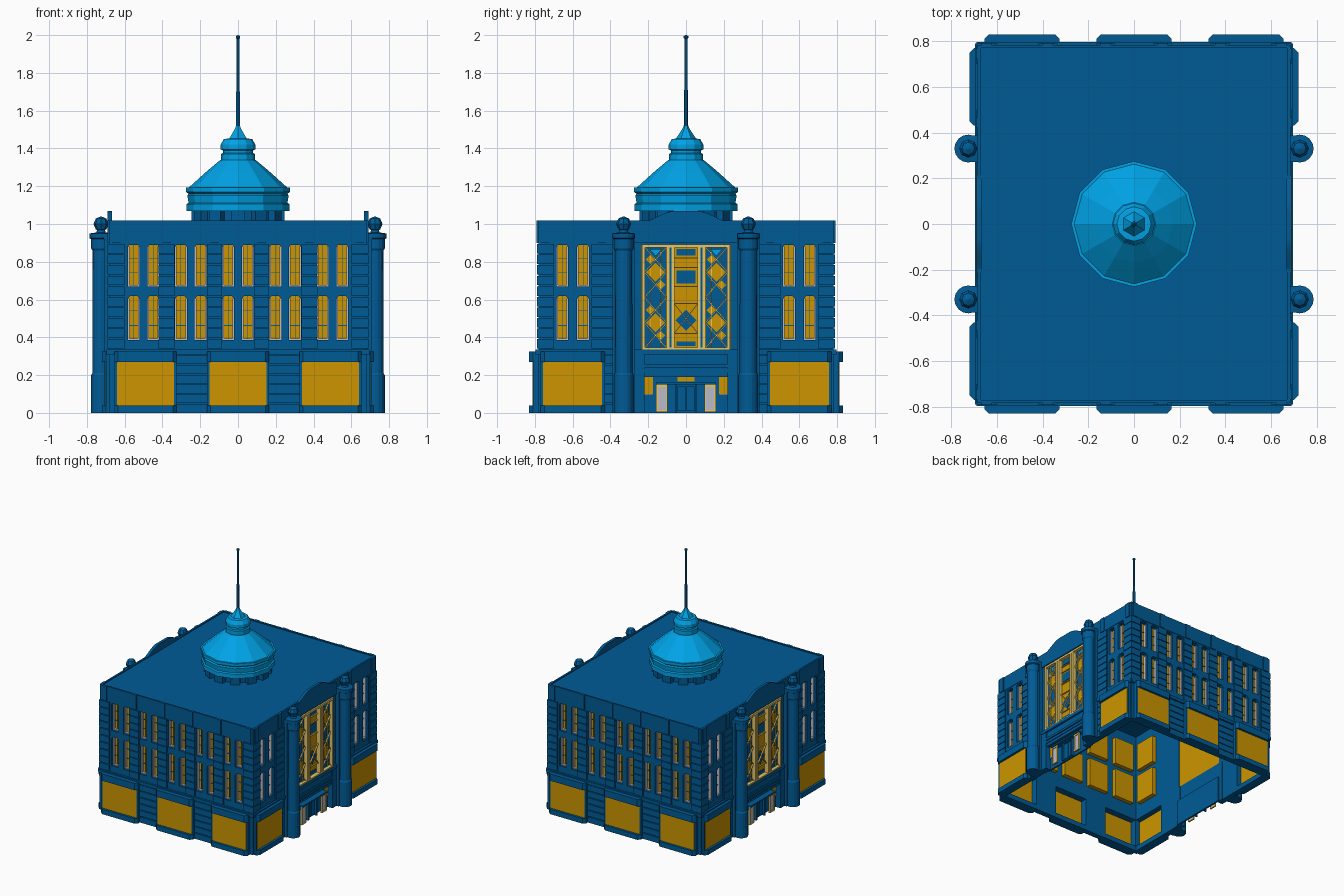
import bpy, bmesh, math
from mathutils import Matrix, Vector

cube = bpy.data.objects.get("Cube")
if cube:
    bpy.data.objects.remove(cube)


def material(name, rgb):
    m = bpy.data.materials.new(name)
    m.use_nodes = True
    m.diffuse_color = (*rgb, 1)
    m.node_tree.nodes["Principled BSDF"].inputs["Base Color"].default_value = (*rgb, 1)
    return m


BLUE = material("deep blue", (0.0, 0.105, 0.305))
SKY = material("bright blue", (0.0, 0.385, 0.84))
GOLD = material("gold glass", (0.61, 0.3, 0.0))
PALE = material("pale gold", (0.84, 0.6, 0.15))
GREY = material("soft grey", (0.5, 0.5, 0.58))

HALF_X, HALF_Y = 0.69, 0.79
parts = {}


def part(name, mat):
    if name not in parts:
        parts[name] = (bmesh.new(), mat)
    return parts[name][0]


# Walls are described as (u along wall, d outward, z); side 0 front, 1 left, 2 back, 3 right
def prism(name, mat, side, pts, lo, hi, axis="d"):
    bm = part(name, mat)
    rot = Matrix.Rotation(side * math.pi / 2, 3, "Z")
    depth = HALF_X if side % 2 else HALF_Y
    rings = []
    for t in (lo, hi):
        local = [(u, t, v) if axis == "d" else (u, v, t) for u, v in pts]
        rings.append([bm.verts.new(rot @ Vector((u, -depth - d, z))) for u, d, z in local])
    bm.faces.new(rings[0])
    bm.faces.new(rings[1][::-1])
    for i in range(len(pts)):
        j = (i + 1) % len(pts)
        bm.faces.new((rings[0][j], rings[0][i], rings[1][i], rings[1][j]))


def box(name, mat, side, u0, u1, z0, z1, d0, d1):
    prism(name, mat, side, [(u0, z0), (u1, z0), (u1, z1), (u0, z1)], d0, d1)


def post(name, mat, side, u, w, z0, z1, d0, d1):
    box(name, mat, side, u - w, u + w, z0, z1, d0, d1)


def diamond(name, mat, side, u, z, r, d0, d1):
    prism(name, mat, side, [(u - r, z), (u, z - r), (u + r, z), (u, z + r)], d0, d1)


def bar(name, mat, side, a, b, width, d0, d1):
    a, b = Vector(a), Vector(b)
    off = (b - a).orthogonal().normalized() * width / 2
    prism(name, mat, side, [a - off, b - off, b + off, a + off], d0, d1)


def lathe(name, mat, profile, sides, x=0, y=0):
    bm = part(name, mat)
    rings = [[bm.verts.new((x + r * math.sin(i * math.tau / sides),
                            y + r * math.cos(i * math.tau / sides), z))
              for i in range(sides)] for r, z in profile]
    for a, b in zip(rings, rings[1:]):
        for i in range(sides):
            j = (i + 1) % sides
            bm.faces.new((a[i], a[j], b[j], b[i]))
    bm.faces.new(rings[0])
    bm.faces.new(rings[-1])


# Solid wall row with the openings left free
def wall_row(side, half, openings, z0, z1):
    u = -half
    for a, b in sorted(openings) + [(half, half)]:
        if a > u:
            box("walls", BLUE, side, u, a, z0, z1, -0.045, -0.01)
        u = b


# Grooved stone courses
def courses(side, u0, u1, z0, z1, count):
    h = (z1 - z0) / count
    for i in range(count):
        box("stone_courses", BLUE, side, u0, u1, z0 + i * h, z0 + (i + 1) * h - 0.006, -0.012, 0)


def tall_window(side, u, z0, z1):
    w, c = 0.031, 0.014
    for s in (-1, 1):
        e = u + s * w
        prism("window_corners", BLUE, side, [(e, z1), (e - s * c, z1), (e, z1 - c)], -0.044, -0.01)
        post("window_frames", GREY, side, e - s * 0.004, 0.004, z0, z1 - c, -0.046, -0.026)
    post("window_frames", GREY, side, u, w, z0, z0 + 0.008, -0.046, -0.026)
    post("window_bars", BLUE, side, u, 0.0015, z0, z1, -0.046, -0.04)
    for k in (0.33, 0.66):
        zz = z0 + (z1 - z0) * k
        post("window_bars", BLUE, side, u, w, zz - 0.0015, zz + 0.0015, -0.046, -0.04)


# Shop window bay with chamfered plan
def shop_bay(side, u, w, out):
    c = 0.02
    plan = [(u - w, -0.03), (u - w, out - c), (u - w + c, out), (u + w - c, out), (u + w, out - c), (u + w, -0.03)]
    prism("bay_bases", BLUE, side, plan, 0, 0.04, "z")
    prism("bay_headers", BLUE, side, plan, 0.27, 0.325, "z")
    for s in (-1, 1):
        post("bay_posts", BLUE, side, u + s * (w - 0.007), 0.007, 0.04, 0.27, -0.03, out - c)
    post("shop_windows", GOLD, side, u, w - 0.014, 0.04, 0.27, out - 0.03, out - 0.018)


LOW, HIGH = (0.385, 0.62), (0.67, 0.895)
for side in range(4):
    if side % 2:
        half, spread, pairs = HALF_Y - 0.01, 0.055, [-0.6, 0.6]
        bays, bay_half, out = [-0.6, 0.6], 0.17, 0.03
        piers = [(-0.79, -0.7), (-0.5, -0.39), (0.39, 0.5), (0.7, 0.79)]
        great, door = [(-0.235, 0.235)], [(-0.24, 0.24)]
        ground = [(-0.43, -0.39), (0.39, 0.43)]
    else:
        half, spread, pairs = HALF_X - 0.01, 0.052, [k * 0.25 for k in range(-2, 3)]
        bays, bay_half, out = [-0.49, 0, 0.49], 0.165, 0.04
        piers = [(-0.69, -0.6), (-0.42, -0.335), (-0.165, -0.085),
                 (0.085, 0.165), (0.335, 0.42), (0.6, 0.69)]
        great, door = [], []
        ground = [(-0.325, -0.165), (0.165, 0.325)]
    centres = [p + s * spread for p in pairs for s in (-1, 1)]
    slots = [(c - 0.031, c + 0.031) for c in centres]
    shops = [(b - 0.15, b + 0.15) for b in bays]

    # Wall shell, bottom to top
    for z0, z1, openings in ((0, 0.04, door), (0.04, 0.2, shops + door), (0.2, 0.27, shops),
                             (0.27, 0.335, []), (0.335, LOW[0], great), (*LOW, slots + great),
                             (LOW[1], HIGH[0], great), (HIGH[0], 0.89, slots + great), (0.89, 1.0, [])):
        wall_row(side, half, openings, z0, z1)

    # Glazing boxes behind each pair of tall windows
    for p in pairs:
        for z0, z1 in (LOW, HIGH):
            post("tall_windows", GOLD, side, p, 0.09, z0, z1, -0.08, -0.0455)
    for c in centres:
        tall_window(side, c, *LOW)
        tall_window(side, c, *HIGH)
    for b in bays:
        shop_bay(side, b, bay_half, out)
    for a, b in piers:
        courses(side, a, b, 0.34, 0.9, 10)
        post("parapet_piers", BLUE, side, (a + b) / 2, 0.022, 0.9, 1.018, -0.012, 0.001)
    for a, b in ground:
        courses(side, a, b, 0, 0.31, 6)
    post("cornice", BLUE, side, 0, half + 0.01, 0.31, 0.335, -0.02, 0.006)
    post("parapet", BLUE, side, 0, half + 0.004, 0.9, 1.018, -0.02, -0.006)

# Entrance faces
for side in (1, 3):
    # Curved pediment
    curve = [(0.27 * t / 16, 1.0 + 0.068 * (0.5 + 0.5 * math.cos(math.pi * max(0, abs(t) / 16 - 0.2) / 0.8)))
             for t in range(-16, 17)]
    prism("pediment", BLUE, side, [(-0.27, 0.9)] + curve + [(0.27, 0.9)], -0.022, 0.0)

    # Great window: gold centre, blue lattice wings, pale frame
    post("great_window", GOLD, side, 0, 0.235, 0.33, 0.89, -0.04, -0.03)
    for u in (-0.225, -0.096, -0.07, 0.07, 0.096, 0.225):
        post("great_window_frame", PALE, side, u, 0.008, 0.33, 0.89, -0.032, 0.002)
    for z in (0.337, 0.883):
        post("great_window_frame", PALE, side, 0, 0.233, z - 0.008, z + 0.008, -0.032, 0.002)
    for s in (-1, 1):
        post("great_window_mullions", BLUE, side, s * 0.083, 0.005, 0.345, 0.875, -0.032, -0.004)
        col = s * 0.161
        post("lattice_panels", BLUE, side, col, 0.056, 0.345, 0.875, -0.031, -0.025)
        for k in range(4):
            z = 0.41 + k * 0.134
            diamond("lattice_lights", GOLD, side, col, z + 0.067 * (-1) ** k, 0.05, -0.026, -0.022)
            diamond("lattice_lights", GOLD, side, col + (-1) ** k * 0.028, z, 0.024, -0.026, -0.022)
            for e in (-1, 1):
                bar("lattice_bars", PALE, side, (col - 0.056, z - e * 0.064), (col + 0.056, z + e * 0.064),
                    0.006, -0.024, -0.014)
        for e in (-0.026, 0.026):
            post("lattice_rods", PALE, side, col + e, 0.002, 0.345, 0.875, -0.024, -0.016)
        prism("bright_lights", SKY, side, [(col - 0.025, 0.862), (col, 0.835), (col + 0.025, 0.862)], -0.026, -0.02)
    diamond("centre_panels", BLUE, side, 0, 0.49, 0.055, -0.031, -0.024)
    for z, h in ((0.72, 0.035), (0.85, 0.018), (0.365, 0.012)):
        post("centre_panels", BLUE, side, 0, 0.05, z - h, z + h, -0.031, -0.025)
    for z in (0.42, 0.58, 0.67, 0.77, 0.82):
        post("lattice_rails", PALE, side, 0, 0.066, z - 0.0025, z + 0.0025, -0.031, -0.02)
    for e in (-1, 1):
        bar("lattice_bars", PALE, side, (-0.064, 0.5 - e * 0.08), (0.064, 0.5 + e * 0.08), 0.005, -0.024, -0.014)

    # Entrance: recessed screen, doors, glazed cases, canopy
    post("entrance_screen", BLUE, side, 0, 0.24, 0, 0.21, -0.06, -0.045)
    post("transom_light", GOLD, side, 0, 0.045, 0.165, 0.19, -0.046, -0.04)
    post("canopy", BLUE, side, 0, 0.16, 0.15, 0.162, -0.05, 0.0)
    for s in (-1, 1):
        post("side_lights", GOLD, side, s * 0.2, 0.026, 0.1, 0.19, -0.046, -0.04)
        post("side_light_sills", GREY, side, s * 0.2, 0.026, 0.094, 0.1, -0.046, -0.036)
        for e in (-0.026, 0.026):
            post("case_frames", PALE, side, s * 0.128 + e, 0.005, 0.005, 0.15, -0.02, -0.008)
        for z in (0.01, 0.143):
            post("case_frames", PALE, side, s * 0.128, 0.03, z - 0.006, z + 0.006, -0.02, -0.008)
        post("case_glass", GREY, side, s * 0.128, 0.022, 0.015, 0.138, -0.018, -0.014)
        post("entrance_jambs", BLUE, side, s * 0.25, 0.03, 0, 0.33, -0.05, 0.0)
        post("doors", BLUE, side, s * 0.024, 0.021, 0.01, 0.14, -0.046, -0.036)
        post("door_frame", BLUE, side, s * 0.052, 0.005, 0, 0.15, -0.05, -0.02)
        # Backing piers tie the columns to the wall
        post("column_backs", BLUE, side, s * 0.33, 0.058, 0, 0.95, -0.02, 0.02)
    for z, grow in ((0.19, -0.008), (0.215, -0.004), (0.24, 0.0)):
        post("lintel", BLUE, side, 0, 0.23, z, z + 0.018, -0.03, grow)

# Columns with ball finials
for x in (-0.725, 0.725):
    for y in (-0.33, 0.33):
        lathe("columns", BLUE, [(0.052, 0), (0.052, 0.2), (0.046, 0.21), (0.045, 0.86),
                                (0.052, 0.87), (0.052, 0.92), (0.061, 0.925), (0.061, 0.95),
                                (0.025, 0.955), (0.02, 0.97)], 16, x, y)
        lathe("ball_finials", BLUE, [(0.002, 0.96), (0.028, 0.971), (0.04, 1.0),
                                     (0.028, 1.029), (0.002, 1.04)], 8, x, y)

# Roof
bmesh.ops.create_cube(part("roof", BLUE), size=1,
                      matrix=Matrix.Translation((0, 0, 1.003)) @ Matrix.Diagonal((1.342, 1.542, 0.014, 1)))

# Dome drum with blocks, dome, lantern and spire
lathe("drum", BLUE, [(0.215, 1.0), (0.215, 1.075)], 12)
for i in range(12):
    bmesh.ops.create_cube(part("drum_blocks", BLUE), size=1, matrix=Matrix.Rotation(i * math.tau / 12, 4, "Z")
                          @ Matrix.Translation((0, 0.222, 1.038)) @ Matrix.Diagonal((0.07, 0.05, 0.07, 1)))
lathe("dome", SKY, [(0.22, 1.07), (0.272, 1.07), (0.272, 1.105), (0.262, 1.112), (0.268, 1.15),
                    (0.262, 1.16), (0.275, 1.17), (0.275, 1.192), (0.262, 1.192), (0.17, 1.275),
                    (0.095, 1.338)], 12)
lathe("lantern", SKY, [(0.09, 1.335), (0.09, 1.37), (0.08, 1.375), (0.08, 1.39), (0.092, 1.395),
                       (0.092, 1.42), (0.075, 1.45), (0.055, 1.452)], 12)
lathe("lantern_cap", SKY, [(0.055, 1.45), (0.018, 1.505), (0.012, 1.52)], 6)
lathe("spire", BLUE, [(0.012, 1.505), (0.011, 1.7), (0.009, 1.71), (0.008, 1.98), (0.012, 1.984),
                      (0.012, 1.994), (0.003, 2.0)], 6)

for name, (bm, mat) in parts.items():
    bmesh.ops.recalc_face_normals(bm, faces=bm.faces)
    mesh = bpy.data.meshes.new(name)
    bm.to_mesh(mesh)
    bm.free()
    mesh.materials.append(mat)
    bpy.context.collection.objects.link(bpy.data.objects.new(name, mesh))
